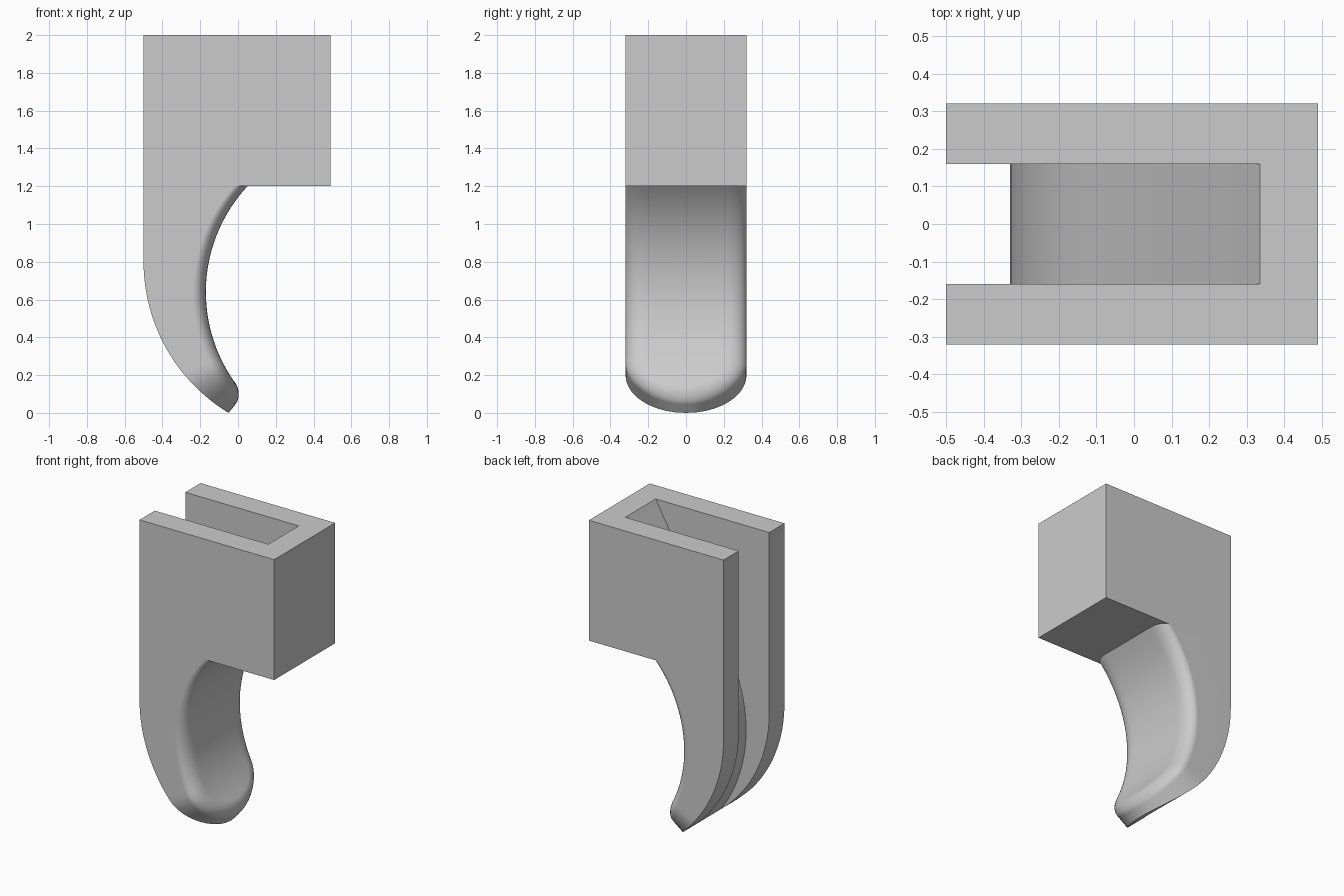
import bpy, bmesh, math

default = bpy.data.objects.get("Cube")
if default:
    bpy.data.objects.remove(default, do_unlink=True)

grey = bpy.data.materials.new("plain_grey")
grey.use_nodes = True
colour = (0.6, 0.6, 0.6, 1)
grey.diffuse_color = colour
grey.node_tree.nodes["Principled BSDF"].inputs["Base Color"].default_value = colour

HALF = 0.32        # half the width of the body
TIP = 0.2          # height of the rounded tip
NECK = 1.2         # underside of the block
SLOT = 0.16        # half the slot width, and the wall in front of it
BACK, FRONT, TOP = -0.5, 0.49, 2.0


def arc_x(z, cx, cz, radius):
    """Left side of a circle at height z."""
    return cx - math.sqrt(radius ** 2 - (z - cz) ** 2)


def outer_x(z):
    return BACK if z > 0.8 else arc_x(z, 0.436, 0.8, 0.936)


def inner_x(z, offset=0):
    return arc_x(z, 0.653, 0.64, 0.823 + offset)


def make_object(name, bm):
    bmesh.ops.remove_doubles(bm, verts=bm.verts, dist=1e-5)
    bmesh.ops.recalc_face_normals(bm, faces=bm.faces)
    mesh = bpy.data.meshes.new(name)
    bm.to_mesh(mesh)
    bm.free()
    mesh.materials.append(grey)
    obj = bpy.data.objects.new(name, mesh)
    bpy.context.collection.objects.link(obj)
    return obj


def prism(name, profile, half):
    """Extrude an x-z profile across the width."""
    bm = bmesh.new()
    face = bm.faces.new([bm.verts.new((x, -half, z)) for x, z in profile])
    new = bmesh.ops.extrude_face_region(bm, geom=[face])["geom"]
    bmesh.ops.translate(bm, vec=(0, 2 * half, 0),
                        verts=[g for g in new if isinstance(g, bmesh.types.BMVert)])
    return make_object(name, bm)


def combine(target, tool, operation):
    mod = target.modifiers.new(operation.lower(), "BOOLEAN")
    mod.operation, mod.solver, mod.object = operation, "EXACT", tool
    bpy.context.view_layer.objects.active = target
    bpy.ops.object.modifier_apply(modifier=mod.name)
    bpy.data.objects.remove(tool, do_unlink=True)


def finger_ring(z):
    """Cross-section with a rounded front, narrowing toward the tip."""
    drop = max(0, (TIP - z) / TIP)
    width = HALF * math.sqrt(1 - drop ** 2)
    zf = 0.1 + z * (NECK - 0.1) / NECK
    xo, xf = outer_x(z), inner_x(zf)
    length = math.hypot(xf - xo, zf - z)
    ring, steps = [], 32
    for i in range(steps + 1):
        y = width * math.sin(math.pi * (i / steps - 0.5))
        edge = HALF * (1 - min(1, math.hypot(y / HALF, drop)))
        k = max(0, 1 - edge / 0.1)
        f = 1 - 0.07 * (1 - math.sqrt(1 - k * k)) / length
        ring.append((xo + f * (xf - xo), y, z + f * (zf - z)))
    return ring + [(xo, width, z), (xo, -width, z)]


# Curved finger, lofted from the tip to inside the block
rows = 44
rings = [finger_ring(NECK * (i / rows) ** 1.6) for i in range(rows + 1)]
rings.append([(x, y, NECK + 0.1) for x, y, z in rings[-1]])
bm = bmesh.new()
loops = [[bm.verts.new(p) for p in ring] for ring in rings]
for a, b in zip(loops, loops[1:]):
    for i in range(len(a)):
        j = (i + 1) % len(a)
        bm.faces.new((a[i], a[j], b[j], b[i]))
bm.faces.new(loops[-1])
bmesh.ops.dissolve_degenerate(bm, dist=1e-5, edges=bm.edges)
finger = make_object("finger", bm)

# Upper block
body = prism("slotted_hook", [(BACK, NECK), (FRONT, NECK), (FRONT, TOP), (BACK, TOP)], HALF)
combine(body, finger, "UNION")

# Slot, open at the top and back, with a floor that follows the finger
floor = []
for i in range(25):
    z = 0.05 + (NECK - 0.05) * i / 24
    floor.append((inner_x(z, SLOT), z))
start, bend, end = floor[-1], (0.115, 1.6), (0.335, TOP)
for i in range(1, 9):
    t = i / 8
    floor.append(tuple((1 - t) ** 2 * p + 2 * t * (1 - t) * q + t * t * r
                       for p, q, r in zip(start, bend, end)))
slot = prism("slot_cutter", floor + [(0.39, 2.1), (-0.8, 2.1), (-0.8, 0.05)], SLOT)
slot.hide_render = True
combine(body, slot, "DIFFERENCE")

# Smooth curves, crisp corners
bpy.ops.object.select_all(action="DESELECT")
body.select_set(True)
bpy.context.view_layer.objects.active = body
bpy.ops.object.shade_smooth_by_angle(angle=math.radians(32))
weighted = body.modifiers.new("even_shading", "WEIGHTED_NORMAL")
weighted.keep_sharp = True
